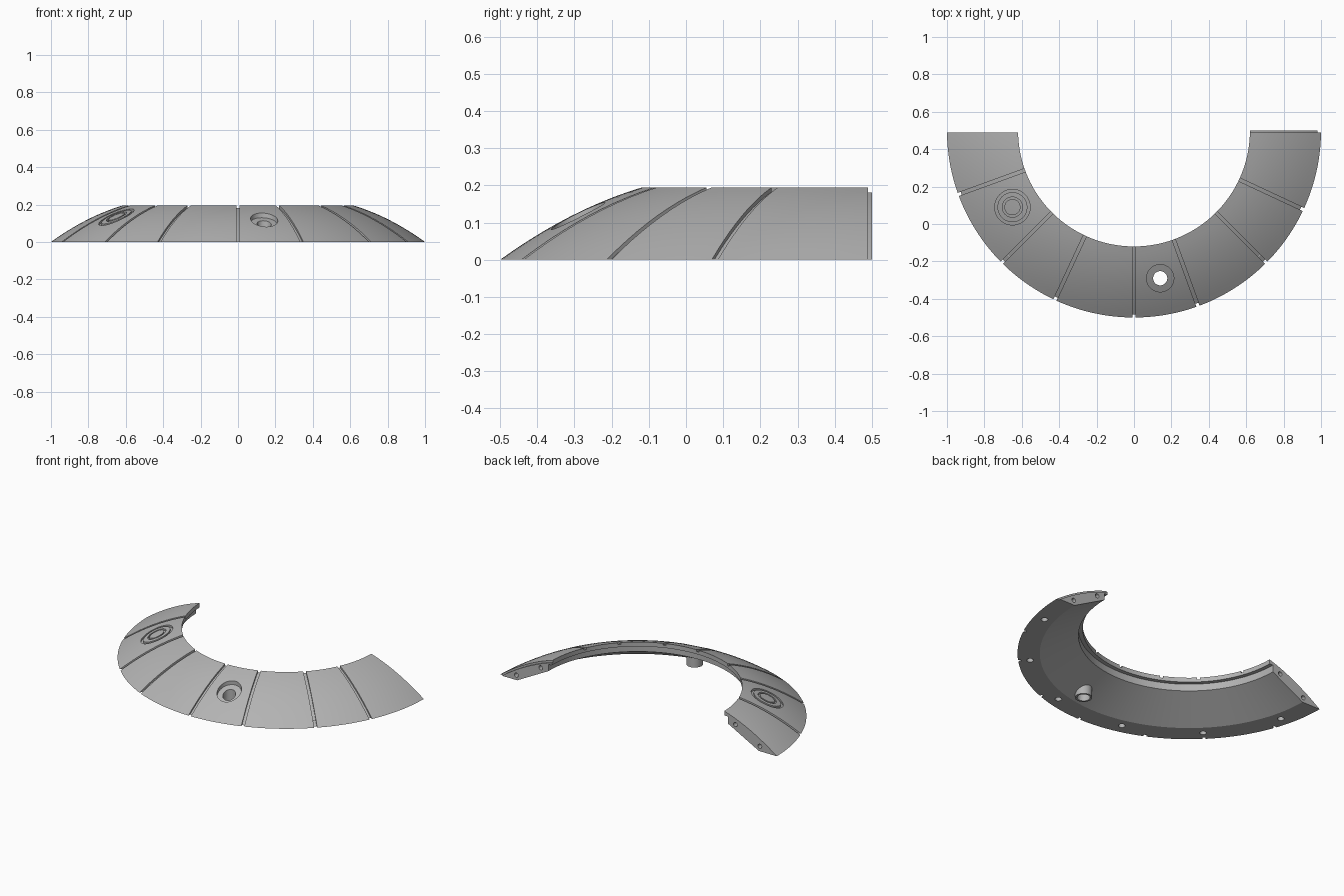
import bpy
import bmesh
from math import sin, cos, pi, radians, hypot

if "Cube" in bpy.data.objects:
    bpy.data.objects.remove(bpy.data.objects["Cube"])

CY = 0.5              # y of the ring axis
R_IN, R_OUT = 0.62, 1.0
END_Y = 0.49          # plane of both end faces

grey = bpy.data.materials.new("grey metal")
grey.use_nodes = True
grey.diffuse_color = (0.45, 0.45, 0.45, 1)
grey.node_tree.nodes["Principled BSDF"].inputs["Base Color"].default_value = (0.45, 0.45, 0.45, 1)


def dome(r):
    """Height of the curved upper surface at radius r."""
    u = (R_OUT - r) / (R_OUT - R_IN)
    return 0.194 * u + 0.08 * u * (1 - u)


def under(r):
    """Height of the conical underside at radius r."""
    return max(0, (0.87 - r) / 0.225 * 0.12)


def place(r, z, deg, t=0):
    """Point at radius r, angle from the -x end, shifted t along the tangent."""
    a = radians(deg)
    return (-r * cos(a) + t * sin(a), CY - r * sin(a) - t * cos(a), z)


def prism(bm, section, deg, t0, t1):
    """Radial section extruded along the tangent."""
    lo = [bm.verts.new(place(r, z, deg, t0)) for r, z in section]
    hi = [bm.verts.new(place(r, z, deg, t1)) for r, z in section]
    bm.faces.new(lo)
    bm.faces.new(hi[::-1])
    for i in range(len(lo)):
        j = (i + 1) % len(lo)
        bm.faces.new((lo[i], hi[i], hi[j], lo[j]))


def column(bm, x, y, r0, r1, bottom, top, n=40):
    """Upright cylinder, or tube if r0 > 0, whose ends follow height functions."""
    def ring(rad, height):
        if rad == 0:
            return [bm.verts.new((x, y, height(hypot(x, y - CY))))] * n
        pts = [(x + rad * cos(2 * pi * i / n), y + rad * sin(2 * pi * i / n)) for i in range(n)]
        return [bm.verts.new((px, py, height(hypot(px, py - CY)))) for px, py in pts]
    loops = [ring(r0, bottom), ring(r1, bottom), ring(r1, top), ring(r0, top)]
    for k in range(4 if r0 else 3):
        a, b = loops[k], loops[(k + 1) % 4]
        for i in range(n):
            j = (i + 1) % n
            bm.faces.new(list(dict.fromkeys((a[i], a[j], b[j], b[i]))))


def finish(name, bm):
    bmesh.ops.recalc_face_normals(bm, faces=bm.faces)
    mesh = bpy.data.meshes.new(name)
    bm.to_mesh(mesh)
    bm.free()
    mesh.materials.append(grey)
    obj = bpy.data.objects.new(name, mesh)
    bpy.context.collection.objects.link(obj)
    return obj


# Half-ring body: one cross-section swept around the axis
STEPS = 10
dome_radii = [R_IN + (R_OUT - R_IN) * i / STEPS for i in range(STEPS + 1)]
section = [(r, dome(r)) for r in dome_radii]
section += [(0.87, 0), (0.645, 0.12), (0.645, 0.165), (R_IN, 0.165)]
bm = bmesh.new()
N = 90
rings = []
for k in range(N + 1):
    pts = [place(r, z, 180 * k / N) for r, z in section]
    rings.append([bm.verts.new((x, min(y, END_Y), z)) for x, y, z in pts])
for a, b in zip(rings, rings[1:]):
    for i in range(len(section)):
        j = (i + 1) % len(section)
        bm.faces.new((a[i], a[j], b[j], b[i]))
bm.faces.new(rings[0])
bm.faces.new(rings[-1][::-1])
body = finish("half_ring_body", bm)

# Joint plate on the +x end
bm = bmesh.new()
plate = [(r, dome(r) - 0.013) for r in dome_radii[:-1]]
plate += [(0.98, 0), (0.87, 0), (0.645, 0.12), (0.645, 0.165), (R_IN, 0.165)]
prism(bm, plate, 180, -0.011, 0)
joint = finish("end_joint_plate", bm)

# Drain tube under the counterbored hole
HX, HY = 0.14, -0.29
bm = bmesh.new()
column(bm, HX, HY, 0, 0.05, lambda r: 0.0, lambda r: under(r) + 0.012)
tube = finish("drain_tube", bm)


def above(r):
    return 0.3


def below(r):
    return -0.05


# Cutter: panel grooves across the dome
bm = bmesh.new()
groove_radii = [0.6 + 0.42 * i / 12 for i in range(13)]
groove = [(r, dome(r) - 0.012) for r in groove_radii] + [(1.02, 0.3), (0.6, 0.3)]
for deg in (20, 45, 65, 90, 110, 135, 155):
    prism(bm, groove, deg, -0.009, 0.009)

# Cutter: two concentric ring grooves
for r0, r1 in ((0.08, 0.095), (0.043, 0.054)):
    column(bm, -0.65, 0.09, r0, r1, lambda r: dome(r) - 0.012, above)

# Cutter: counterbore
column(bm, HX, HY, 0, 0.073, lambda r: dome(r) - 0.025, above)

# Cutter: blind holes in the bottom rim
for deg in range(15, 180, 30):
    x, y, _ = place(0.93, 0, deg)
    column(bm, x, y, 0, 0.02, below, lambda r: 0.025, 20)

# Cutter: bolt holes in the end faces
for r, z in ((0.877, 0.032), (0.70, 0.127)):
    circle = [(r + 0.014 * cos(pi * i / 10), z + 0.014 * sin(pi * i / 10)) for i in range(20)]
    prism(bm, circle, 0, -0.03, 0.05)
    prism(bm, circle, 180, -0.05, 0.03)
details = finish("detail_cutter", bm)

# Cutter: through hole
bm = bmesh.new()
column(bm, HX, HY, 0, 0.038, below, above)
bore = finish("bore_cutter", bm)


def cut(obj, *cutters):
    for c in cutters:
        mod = obj.modifiers.new("cut", "BOOLEAN")
        mod.operation = "DIFFERENCE"
        mod.solver = "EXACT"
        mod.object = c
    deps = bpy.context.evaluated_depsgraph_get()
    mesh = bpy.data.meshes.new_from_object(obj.evaluated_get(deps))
    obj.modifiers.clear()
    obj.data = mesh


cut(body, details, bore)
cut(joint, details)
cut(tube, bore)
for c in (details, bore):
    bpy.data.objects.remove(c)

# Smooth shading with sharp edges kept
bpy.ops.object.select_all(action="DESELECT")
for obj in (body, joint, tube):
    obj.select_set(True)
bpy.context.view_layer.objects.active = body
bpy.ops.object.shade_smooth_by_angle(angle=radians(25))
